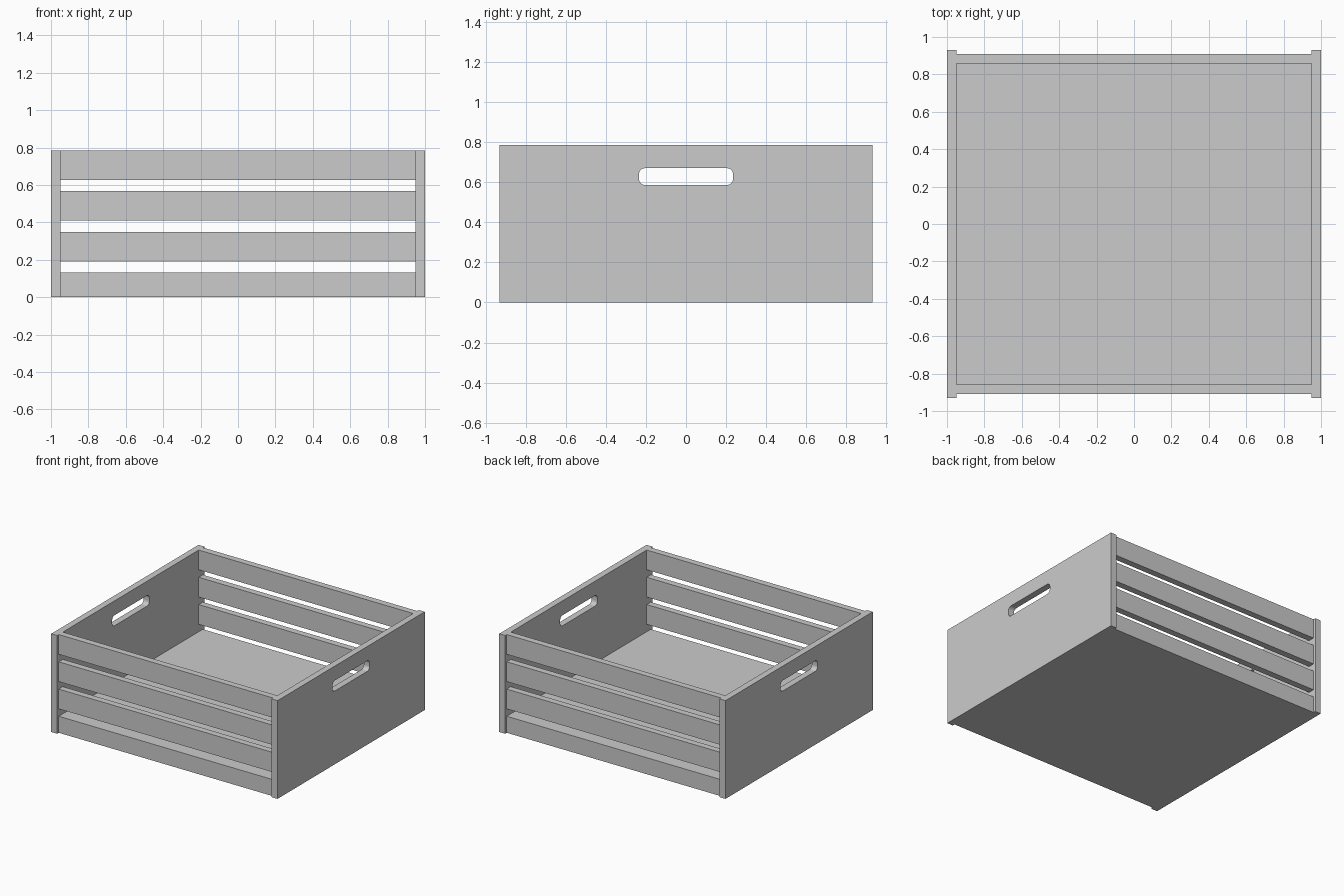
import bpy
import bmesh

default_cube = bpy.data.objects.get("Cube")
if default_cube:
    bpy.data.objects.remove(default_cube, do_unlink=True)

# Single painted finish
GREY = (0.6, 0.6, 0.6, 1.0)
paint = bpy.data.materials.new("light grey")
paint.use_nodes = True
paint.diffuse_color = GREY
paint.node_tree.nodes["Principled BSDF"].inputs["Base Color"].default_value = GREY

# Overall dimensions
HALF_X, HALF_Y, HEIGHT = 1.0, 0.93, 0.785
INNER_X = 0.948
SLAT_OUT, SLAT_IN = 0.91, 0.858
BASE_TOP = 0.132
SLAT_HEIGHT, SLAT_PITCH = 0.158, 0.218


def box(name, low, high):
    """Axis-aligned board between two corners."""
    bm = bmesh.new()
    bmesh.ops.create_cube(bm, size=1)
    for v in bm.verts:
        v.co = [(a + b) / 2 + c * (b - a) for a, b, c in zip(low, high, v.co)]
    mesh = bpy.data.meshes.new(name)
    bm.to_mesh(mesh)
    bm.free()
    mesh.materials.append(paint)
    obj = bpy.data.objects.new(name, mesh)
    bpy.context.collection.objects.link(obj)
    return obj


def round_along_x(obj, radius):
    """Round the four edges that run along x."""
    bm = bmesh.new()
    bm.from_mesh(obj.data)
    edges = [e for e in bm.edges if abs(e.verts[0].co.x - e.verts[1].co.x) > 0.01]
    bmesh.ops.bevel(bm, geom=edges, offset=radius, segments=4, profile=0.5,
                    affect='EDGES')
    bm.to_mesh(obj.data)
    bm.free()


# Solid base between the end panels
box("base", (-INNER_X, -SLAT_OUT, 0), (INNER_X, SLAT_OUT, BASE_TOP))

# Hand hole cutter, long enough for both panels
cutter = box("hand_hole_cutter", (-1.2, -0.235, 0.586), (1.2, 0.235, 0.67))
round_along_x(cutter, 0.03)
cutter.hide_render = True
cutter.hide_viewport = False

# End panels with hand holes
panels = []
for side, name in ((1, "left_panel"), (-1, "right_panel")):
    x0, x1 = sorted((side * INNER_X, side * HALF_X))
    panel = box(name, (x0, -HALF_Y, 0), (x1, HALF_Y, HEIGHT))
    cut = panel.modifiers.new("hand_hole", 'BOOLEAN')
    cut.operation = 'DIFFERENCE'
    cut.solver = 'EXACT'
    cut.object = cutter
    panels.append(panel)

# Bake the holes, then drop the cutter
bpy.context.view_layer.update()
graph = bpy.context.evaluated_depsgraph_get()
for panel in panels:
    mesh = bpy.data.meshes.new_from_object(panel.evaluated_get(graph))
    panel.modifiers.clear()
    panel.data = mesh
bpy.data.objects.remove(cutter, do_unlink=True)

# Front and back slats, spaced down from the rim
for side, where in ((-1, "front"), (1, "back")):
    y0, y1 = sorted((side * SLAT_IN, side * SLAT_OUT))
    for i, level in enumerate(("top", "middle", "lower")):
        top = HEIGHT - i * SLAT_PITCH
        box(f"{where}_{level}_slat", (-INNER_X, y0, top - SLAT_HEIGHT),
            (INNER_X, y1, top))
